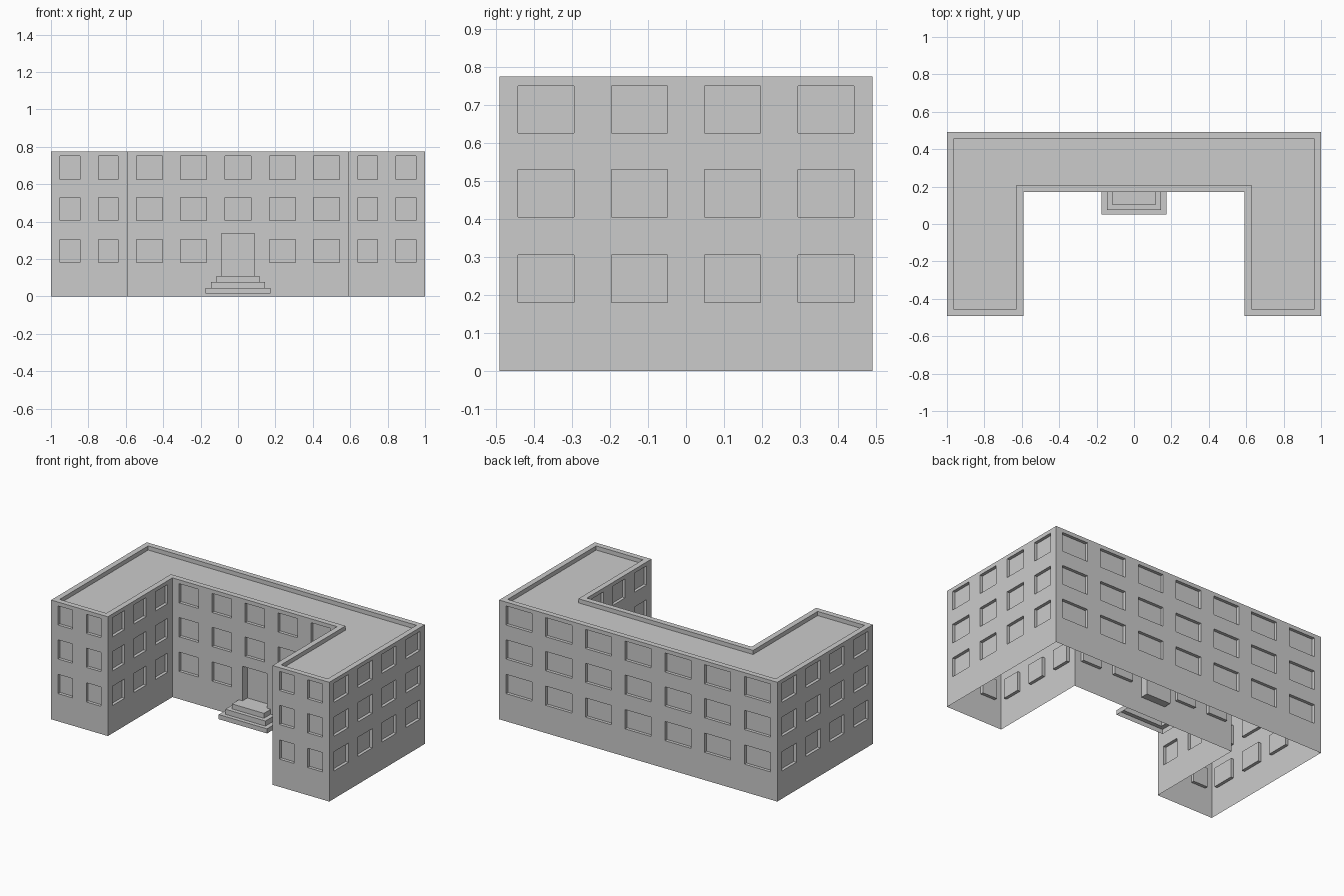
import bpy, bmesh
from mathutils import Vector

if "Cube" in bpy.data.objects:
    bpy.data.objects.remove(bpy.data.objects["Cube"])

H, D, C, Y = 0.775, 0.491, 0.592, 0.172   # height, half depth, court half width, court back
T, ROOF = 0.036, 0.748                    # parapet thickness, roof level
ROWS = [(0.18, 0.305), (0.405, 0.53), (0.626, 0.75)]
PIER, RECESS = 0.098, 0.02


def finish(bm, name):
    bmesh.ops.remove_doubles(bm, verts=bm.verts, dist=1e-5)
    me = bpy.data.meshes.new(name)
    bm.to_mesh(me)
    bm.free()
    ob = bpy.data.objects.new(name, me)
    bpy.context.collection.objects.link(ob)
    return ob


def quad(bm, pts):
    return bm.faces.new([bm.verts.new(p) for p in pts])


def wall(bm, a, b, bays, door=False):
    """Wall from a to b with recessed windows (and a central door)."""
    a, b = Vector((*a, 0)), Vector((*b, 0))
    d = (b - a).normalized()
    n = Vector((d.y, -d.x, 0))
    length = (b - a).length
    bay = length / bays
    P = lambda u, z, r=0: a + d * u - n * r + Vector((0, 0, z))
    holes = []
    for i in range(bays):
        for j, (z0, z1) in enumerate(ROWS):
            u0, u1 = i * bay + PIER / 2, (i + 1) * bay - PIER / 2
            if door and i == bays // 2 and j == 0:
                m = length / 2
                holes.append((m - 0.088, m + 0.088, 0.11, 0.335, 0.05))
            else:
                holes.append((u0, u1, z0, z1, RECESS))
    us = sorted({0, length} | {h[k] for h in holes for k in (0, 1)})
    zs = sorted({0, H} | {h[k] for h in holes for k in (2, 3)})
    for u0, u1 in zip(us, us[1:]):
        for z0, z1 in zip(zs, zs[1:]):
            u, z = (u0 + u1) / 2, (z0 + z1) / 2
            if not any(h[0] < u < h[1] and h[2] < z < h[3] for h in holes):
                quad(bm, [P(u0, z0), P(u1, z0), P(u1, z1), P(u0, z1)])
    for u0, u1, z0, z1, r in holes:
        c = [(u0, z0), (u1, z0), (u1, z1), (u0, z1)]
        quad(bm, [P(*p, r) for p in c])
        for p, q in zip(c, c[1:] + c[:1]):
            quad(bm, [P(*p), P(*q), P(*q, r), P(*p, r)])


# U-shaped outer walls, open underneath
outer = [(-1, -D), (-C, -D), (-C, Y), (C, Y), (C, -D), (1, -D), (1, D), (-1, D)]
bays = [2, 3, 5, 3, 2, 4, 7, 4]
bm = bmesh.new()
for i, count in enumerate(bays):
    wall(bm, outer[i], outer[(i + 1) % 8], count, door=(i == 2))
finish(bm, "walls")

# Parapet top, its inner faces and the sunken roof
s = [(1, 1), (-1, 1), (-1, 1), (1, 1), (1, 1), (-1, 1), (-1, -1), (1, -1)]
inner = [(x + sx * T, y + sy * T) for (x, y), (sx, sy) in zip(outer, s)]
bm = bmesh.new()
for i in range(8):
    k = (i + 1) % 8
    quad(bm, [(*outer[i], H), (*outer[k], H), (*inner[k], H), (*inner[i], H)])
    quad(bm, [(*inner[i], H), (*inner[k], H), (*inner[k], ROOF), (*inner[i], ROOF)])
quad(bm, [(*p, ROOF) for p in inner])
finish(bm, "roof_and_parapet")

# Entrance steps: a stepped shell against the court wall
steps = [(0.174, 0.05, 0.015, 0.045), (0.144, 0.076, 0.045, 0.078), (0.115, 0.102, 0.078, 0.11)]
bm = bmesh.new()
for i, (w, y, z0, z1) in enumerate(steps):
    path = [(-w, Y), (-w, y), (w, y), (w, Y)]
    if i < 2:
        w2, y2 = steps[i + 1][:2]
        nxt = [(-w2, Y), (-w2, y2), (w2, y2), (w2, Y)]
    for k in range(3):
        p, q = path[k], path[k + 1]
        quad(bm, [(*p, z0), (*q, z0), (*q, z1), (*p, z1)])
        if i < 2:
            quad(bm, [(*p, z1), (*q, z1), (*nxt[k + 1], z1), (*nxt[k], z1)])
    if i == 2:
        quad(bm, [(*p, z1) for p in path])
finish(bm, "entrance_steps")
